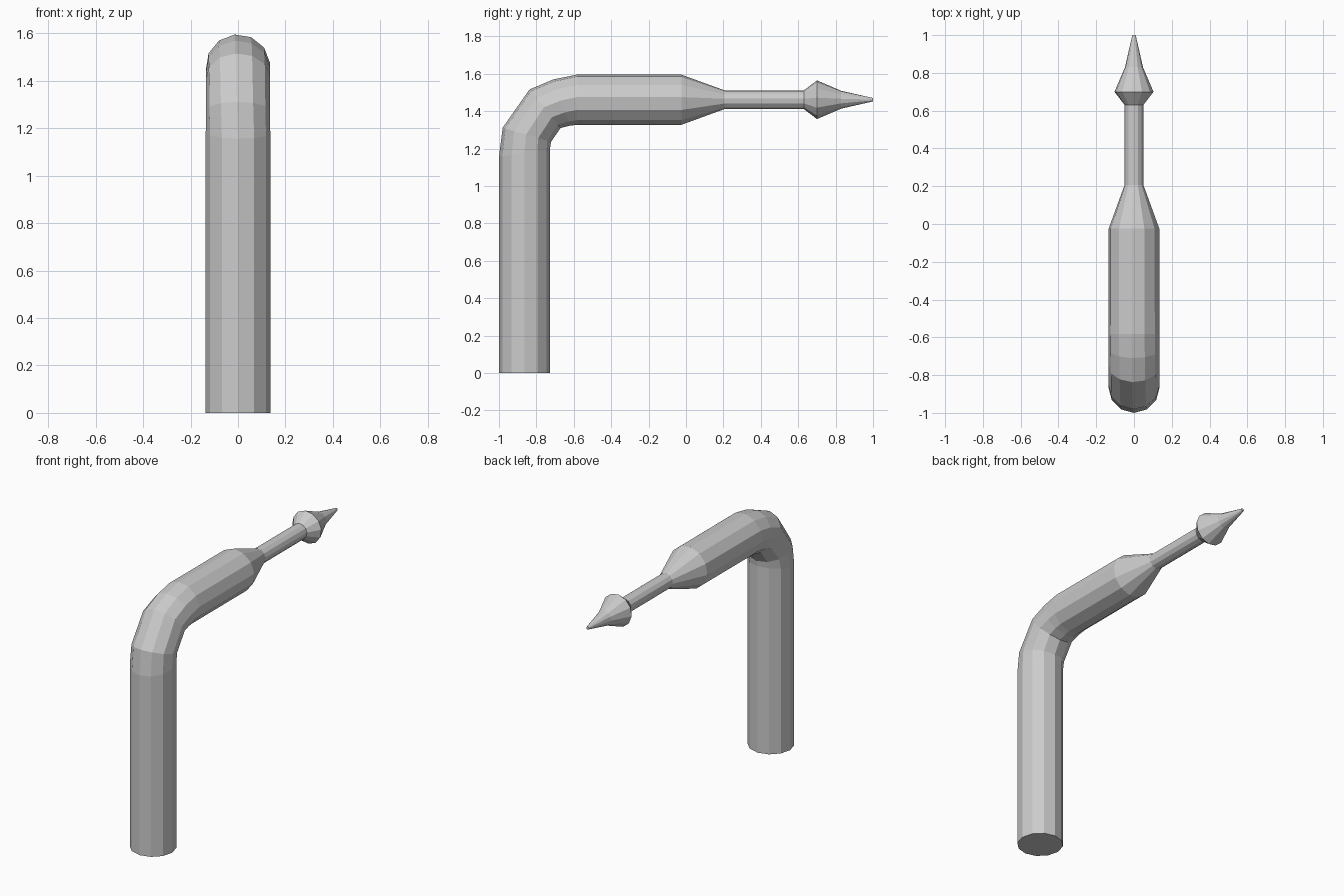
import bpy, bmesh
from math import sin, cos, pi, radians
from mathutils import Vector

if "Cube" in bpy.data.objects:
    bpy.data.objects.remove(bpy.data.objects["Cube"])

SIDES = 12
AXIS_Z = 1.461


def ring(outer, inner, rx, phase):
    """12-sided ring given its outer and inner (y, z) points on the x = 0 plane."""
    o, i = Vector((0, *outer)), Vector((0, *inner))
    c, half = (o + i) / 2, (o - i) / 2
    return [c + half * sin(t) + Vector((rx * cos(t), 0, 0))
            for t in (radians(phase) + 2 * pi * k / SIDES for k in range(SIDES))]


def straight(y, r):
    return ring((y, AXIS_Z + r), (y, AXIS_Z - r), r, 6)


def loft(name, rings):
    """Skin a row of rings and cap both ends."""
    bm = bmesh.new()
    loops = [[bm.verts.new(p) for p in r] for r in rings]
    for a, b in zip(loops, loops[1:]):
        for k in range(SIDES):
            n = (k + 1) % SIDES
            bm.faces.new((a[k], a[n], b[n], b[k]))
    bm.faces.new(loops[0])
    bm.faces.new(loops[-1])
    bmesh.ops.recalc_face_normals(bm, faces=bm.faces)
    mesh = bpy.data.meshes.new(name)
    bm.to_mesh(mesh)
    bm.free()
    obj = bpy.data.objects.new(name, mesh)
    bpy.context.collection.objects.link(obj)
    return obj


# Upright post, elbow, horizontal arm, thin neck and pointed head in one skin
R = 0.136
rings = [
    ring((-1.0, 0.0), (-0.727, 0.0), R, 0),            # foot
    ring((-1.0, 1.157), (-0.727, 1.20), R, 0),         # elbow start
    ring((-0.98, 1.312), (-0.722, 1.235), R, 2),
    ring((-0.837, 1.516), (-0.67, 1.31), R, 4),
    ring((-0.71, 1.57), (-0.62, 1.322), R, 5),
    ring((-0.583, 1.596), (-0.583, 1.326), R, 6),      # elbow end
]
# Arm shoulder, neck, collar, head flare, head waist, tip
for y, r in ((-0.025, 0.135), (0.207, 0.05), (0.63, 0.05),
             (0.70, 0.104), (0.83, 0.048), (1.0, 0.009)):
    rings.append(straight(y, r))

loft("bent_pipe_with_pointed_head", rings)
